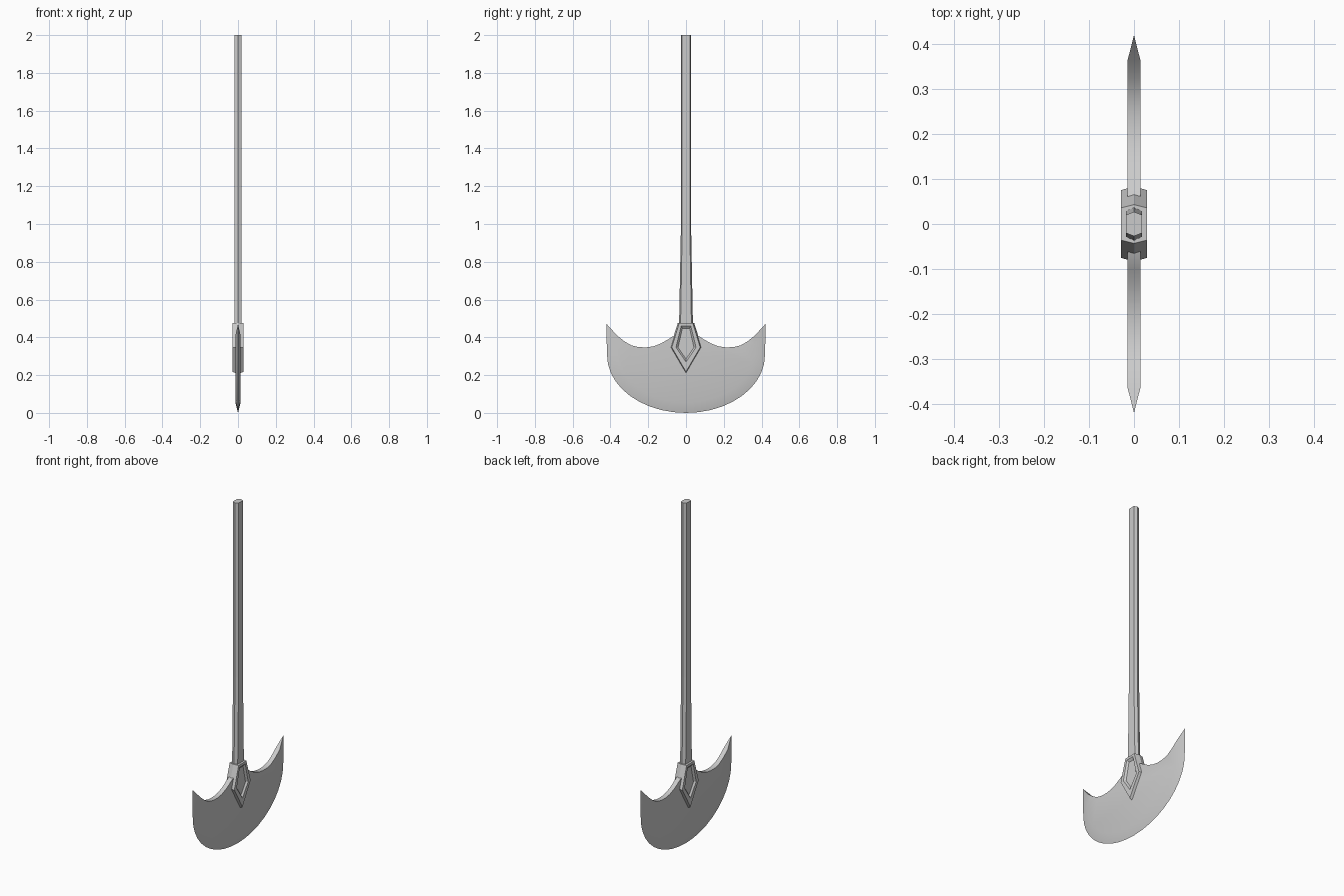
import bpy, bmesh, math

if "Cube" in bpy.data.objects:
    bpy.data.objects.remove(bpy.data.objects["Cube"])


def finish(name, bm, smooth=False):
    bmesh.ops.recalc_face_normals(bm, faces=bm.faces)
    mesh = bpy.data.meshes.new(name)
    bm.to_mesh(mesh)
    bm.free()
    ob = bpy.data.objects.new(name, mesh)
    bpy.context.collection.objects.link(ob)
    if smooth:
        bpy.ops.object.select_all(action='DESELECT')
        ob.select_set(True)
        bpy.context.view_layer.objects.active = ob
        bpy.ops.object.shade_smooth_by_angle(angle=math.radians(30))
    return ob


def loft(name, rings):
    """Closed solid through a list of rings of 3D points."""
    bm = bmesh.new()
    vs = [[bm.verts.new(p) for p in r] for r in rings]
    n = len(vs[0])
    for a, b in zip(vs, vs[1:]):
        for i in range(n):
            bm.faces.new((a[i], a[(i + 1) % n], b[(i + 1) % n], b[i]))
    bm.faces.new(vs[0])
    bm.faces.new(vs[-1])
    return finish(name, bm)


def mirror(half):
    """Half outline ending on y = 0, continued to the other side."""
    return half + [(-y, z) for y, z in reversed(half[:-1])]


# Handle: six-sided pole, flaring in depth towards the blade
def pole_ring(z, side, apex, w=0.018):
    return [(w, -side, z), (w, side, z), (0, apex, z),
            (-w, side, z), (-w, -side, z), (0, -apex, z)]


loft("handle", [pole_ring(2.0, 0.02, 0.027), pole_ring(0.98, 0.02, 0.027),
                pole_ring(0.45, 0.029, 0.037)])


# Collar: ridged kite-shaped block with a recessed panel on both faces
def kite(x, top_y, top_z, wide, bottom, mid=0.347):
    return [(x, top_y, top_z), (x, wide, mid), (x, 0, bottom),
            (x, -wide, mid), (x, -top_y, top_z)]


half = [kite(0.019, 0.019, 0.448, 0.042, 0.285),
        kite(0.029, 0.025, 0.461, 0.053, 0.27),
        kite(0.029, 0.036, 0.475, 0.075, 0.218)]
ridge = kite(0, 0.043, 0.477, 0.084, 0.205)
loft("collar", half + [ridge] +
     [[(-x, y, z) for x, y, z in r] for r in reversed(half)])

# Blade: crescent with a sharpened rim and a scalloped flat back
T = 0.014
STEPS = 10
arc = [math.pi / 2 * i / STEPS for i in range(STEPS + 1)]
rim = mirror([(0.42, 0.47), (0.42, 0.38)] +
             [(0.418 * math.cos(a), 0.305 - 0.305 * math.sin(a)) for a in arc])
inner = mirror([(0.365, 0.41), (0.363, 0.36)] +
               [(0.36 * math.cos(a), 0.305 - 0.25 * math.sin(a)) for a in arc])
back = mirror([(0.325, 0.378), (0.29, 0.358), (0.25, 0.348), (0.21, 0.347),
               (0.17, 0.353), (0.13, 0.369), (0.10, 0.386), (0.07, 0.405), (0, 0.42)])
bm = bmesh.new()
edge = [bm.verts.new((0, y, z)) for y, z in rim]
backs = []
for x in (T, -T):
    ins = [bm.verts.new((x, y, z)) for y, z in inner]
    top = [bm.verts.new((x, y, z)) for y, z in back]
    for i in range(len(edge) - 1):
        bm.faces.new((edge[i], edge[i + 1], ins[i + 1], ins[i]))
    bm.faces.new(ins + top[::-1])
    backs.append([ins[0]] + top + [ins[-1]])
a, b = backs
for i in range(len(a) - 1):
    bm.faces.new((a[i], a[i + 1], b[i + 1], b[i]))
bm.faces.new((edge[0], a[0], b[0]))
bm.faces.new((edge[-1], a[-1], b[-1]))
finish("blade", bm, smooth=True)
